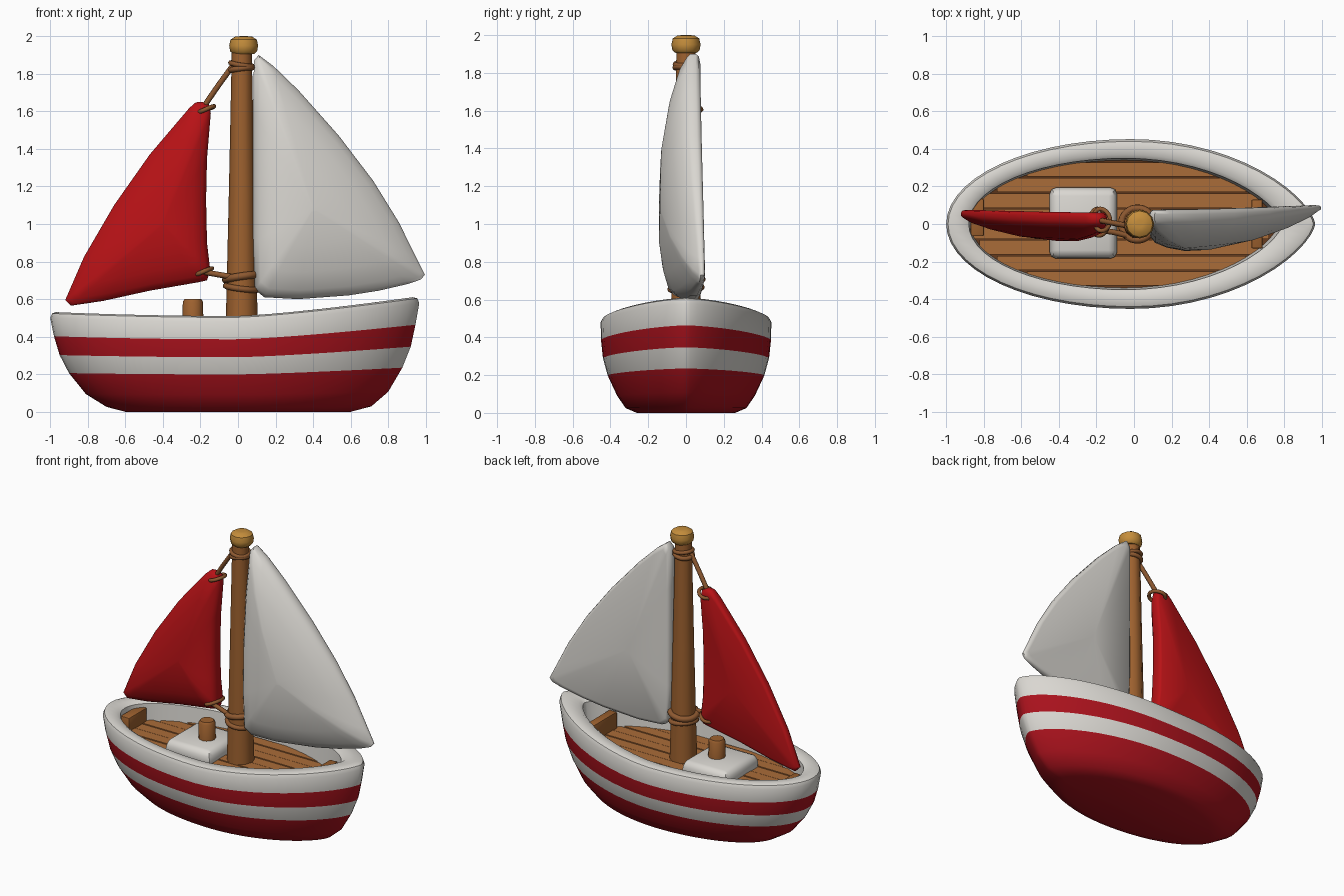
import bpy, bmesh, math
from mathutils import Vector

cube = bpy.data.objects.get("Cube")
if cube:
    bpy.data.objects.remove(cube, do_unlink=True)


def material(name, r, g, b):
    m = bpy.data.materials.new(name)
    m.use_nodes = True
    m.diffuse_color = (r, g, b, 1)
    bsdf = m.node_tree.nodes["Principled BSDF"]
    bsdf.inputs["Base Color"].default_value = (r, g, b, 1)
    bsdf.inputs["Roughness"].default_value = 0.7
    return m


WHITE = material("warm white paint", 0.70, 0.68, 0.64)
RED = material("hull red paint", 0.40, 0.006, 0.012)
SAIL_RED = material("sail red paint", 0.48, 0.006, 0.008)
WOOD = material("mast wood", 0.34, 0.12, 0.028)
DECK = material("deck wood", 0.40, 0.15, 0.04)
GAP = material("dark plank gap", 0.12, 0.04, 0.012)
ROPE = material("rope brown", 0.27, 0.10, 0.03)
GOLD = material("golden wood", 0.56, 0.27, 0.045)


def finish(name, bm, mats, angle=40):
    bmesh.ops.recalc_face_normals(bm, faces=bm.faces[:])
    me = bpy.data.meshes.new(name)
    bm.to_mesh(me)
    bm.free()
    for m in mats:
        me.materials.append(m)
    ob = bpy.data.objects.new(name, me)
    bpy.context.collection.objects.link(ob)
    bpy.ops.object.select_all(action='DESELECT')
    ob.select_set(True)
    bpy.context.view_layer.objects.active = ob
    bpy.ops.object.shade_smooth_by_angle(angle=math.radians(angle))
    return ob


def loft(name, rings, mats, bands=None, angle=40):
    """Skin a stack of equal rings and cap both ends; bands gives a material per step."""
    bm = bmesh.new()
    rows = [[bm.verts.new(p) for p in ring] for ring in rings]
    n = len(rows[0])
    for k, (a, b) in enumerate(zip(rows, rows[1:])):
        for i in range(n):
            j = (i + 1) % n
            f = bm.faces.new((a[i], a[j], b[j], b[i]))
            f.material_index = bands[k] if bands else 0
    for row, idx in ((rows[0], bands[0] if bands else 0),
                     (rows[-1], bands[-1] if bands else 0)):
        bm.faces.new(row).material_index = idx
    return finish(name, bm, mats, angle)


def turned(name, cx, cy, profile, mat, sides=12):
    """Round part from (radius, z) pairs."""
    rings = [[Vector((cx + r * math.cos(math.tau * i / sides),
                      cy + r * math.sin(math.tau * i / sides), z))
              for i in range(sides)] for r, z in profile]
    return loft(name, rings, [mat])


def box(name, center, size, mat, bevel=0.012, taper=1.0):
    bm = bmesh.new()
    bmesh.ops.create_cube(bm, size=1)
    for v in bm.verts:
        k = taper if v.co.z > 0 else 1
        v.co = Vector((v.co.x * size[0] * k, v.co.y * size[1] * k, v.co.z * size[2])) + Vector(center)
    if bevel:
        bmesh.ops.bevel(bm, geom=bm.edges[:], offset=bevel, segments=2,
                        profile=0.5, affect='EDGES')
    return finish(name, bm, [mat])


def rope(name, points, radius, closed=False):
    cu = bpy.data.curves.new(name, 'CURVE')
    cu.dimensions = '3D'
    cu.bevel_depth, cu.bevel_resolution, cu.resolution_u = radius, 2, 4
    cu.use_fill_caps = True
    sp = cu.splines.new('BEZIER')
    sp.bezier_points.add(len(points) - 1)
    for bp, p in zip(sp.bezier_points, points):
        bp.co = p
        bp.handle_left_type = bp.handle_right_type = 'AUTO'
    sp.use_cyclic_u = closed
    cu.materials.append(ROPE)
    ob = bpy.data.objects.new(name, cu)
    bpy.context.collection.objects.link(ob)
    return ob


def rope_ring(name, cx, z, r, thick, tilt):
    angles = [math.tau * i / 8 for i in range(8)]
    rope(name, [(cx + r * math.cos(a), r * math.sin(a), z + tilt * math.cos(a + 0.5))
                for a in angles], thick, True)


# Hull: boat outline, rounded at the stern, pointed at the bow, with rising sheer
def sheer(x):
    return 0.51 + (0.11 * x ** 1.3 if x > 0 else 0.022 * x * x)


def boat_ring(x0, x1, half, t=None, z=None, n=56, stern=1.0):
    cx, a = (x0 + x1) / 2, (x1 - x0) / 2
    ring = []
    for i in range(n):
        th = math.tau * i / n
        c, s = math.cos(th), math.sin(th)
        power = 1.35 if c > 0 else stern
        x = cx + a * c
        y = math.copysign(half * abs(s) ** power, s)
        ring.append(Vector((x, y, z if z is not None else t * sheer(x))))
    return ring


shape = [(0.0, -0.60, 0.60, 0.26), (0.05, -0.70, 0.71, 0.32), (0.18, -0.81, 0.80, 0.365),
         (0.39, -0.90, 0.875, 0.415), (0.57, -0.95, 0.92, 0.44), (0.757, -0.98, 0.945, 0.45),
         (0.94, -1.0, 0.965, 0.452), (0.985, -0.99, 0.955, 0.44), (1.0, -0.97, 0.93, 0.42),
         (1.0, -0.91, 0.82, 0.37), (0.97, -0.88, 0.79, 0.35)]
rings = [boat_ring(x0, x1, w, t) for t, x0, x1, w in shape]
rings.append(boat_ring(-0.87, 0.77, 0.34, z=0.38))
rings.append(boat_ring(-0.86, 0.76, 0.335, z=0.378))
loft("hull", rings, [WHITE, RED, GAP], [1, 1, 1, 0, 1, 0, 0, 0, 0, 0, 0, 2])

# Deck planks, each as long as the hull is at its width
planks, width = 8, 0.083
for k in range(planks):
    y = (k - (planks - 1) / 2) * width
    inner = abs(y) - width / 2
    reach = math.sqrt(1 - (inner / 0.34) ** 1.7)
    box(f"deck_plank_{k + 1}", (-0.05 - 0.02 * reach, y, 0.381 + 0.003 * (k % 2)),
        (1.58 * reach, width - 0.007, 0.02), DECK, 0)

# Fittings on the deck
box("stern_block", (-0.835, 0.035, 0.43), (0.07, 0.20, 0.11), WOOD, 0.008)
box("bow_block", (0.655, 0, 0.44), (0.06, 0.26, 0.13), WOOD, 0.008)
box("cabin", (-0.27, 0.005, 0.425), (0.37, 0.39, 0.10), WHITE, 0.035, 0.92)
turned("chimney", -0.24, 0, [(0.056, 0.45), (0.054, 0.585), (0.044, 0.6)], WOOD)

# Mast and its cap
turned("mast", 0.02, 0, [(0.088, 0.38), (0.082, 0.6), (0.068, 1.2), (0.053, 1.93)], WOOD, 10)
turned("mast_cap", 0.03, 0, [(0.055, 1.905), (0.072, 1.92), (0.077, 1.95), (0.07, 1.982),
                             (0.045, 1.998), (0.02, 2.0)], GOLD)


# Sails: flat back, bulging front, rounded rim
def sail(name, outline, center, back, edge, bulge, mat):
    c = Vector(center)
    steps = [(0.03, 0, 0), (0.94, 0, 0), (0.985, 0.1, 0), (1, 0.3, 0), (1, 0.7, 0),
             (0.97, 0.93, 0), (0.9, 1, 0.2), (0.7, 1, 0.55), (0.4, 1, 0.87), (0.03, 1, 1)]
    rings = []
    for s, depth, swell in steps:
        ring = []
        for p in outline:
            q = c + (Vector(p) - c) * s
            y = back(q.x) - edge(q.x, q.y) * depth - bulge * swell
            ring.append(Vector((q.x, y, q.y)))
        rings.append(ring)
    loft(name, rings, [mat], angle=50)


def main_edge(x, z):
    base = 0.035 + 0.125 * max(0, 1 - (x - 0.08) / 0.92)
    return base * (1 - 0.5 * max(0, (z - 1.0) / 0.9) ** 2)


sail("main_sail",
     [(0.11, 1.90), (0.19, 1.84), (0.324, 1.71), (0.537, 1.47), (0.72, 1.23), (0.856, 1.01),
      (0.95, 0.82), (0.995, 0.73), (0.975, 0.705), (0.91, 0.682), (0.75, 0.645), (0.59, 0.62),
      (0.32, 0.60), (0.14, 0.61), (0.09, 0.65), (0.08, 0.90), (0.08, 1.25), (0.08, 1.60),
      (0.085, 1.87)],
     (0.40, 1.08), lambda x: 0.075 + 0.028 * x * x, main_edge, 0.10, WHITE)

sail("fore_sail",
     [(-0.19, 1.65), (-0.155, 1.635), (-0.145, 1.59), (-0.165, 1.35), (-0.17, 1.13),
      (-0.165, 0.90), (-0.148, 0.755), (-0.165, 0.70), (-0.21, 0.69), (-0.47, 0.645),
      (-0.72, 0.59), (-0.89, 0.565), (-0.92, 0.595), (-0.82, 0.825), (-0.66, 1.10),
      (-0.47, 1.37), (-0.26, 1.617), (-0.225, 1.648)],
     (-0.40, 1.0), lambda x: 0.06 + 0.02 * x * x,
     lambda x, z: (0.045 + 0.06 * (1 + x)) * (1 - 0.3 * max(0, z - 0.9)), 0.075, SAIL_RED)

# Rope windings round the mast and lines to the fore sail
for k, (z, r, thick, tilt) in enumerate([(0.66, 0.083, 0.016, -0.012), (0.715, 0.084, 0.02, 0.014),
                                         (1.825, 0.057, 0.015, 0.008), (1.85, 0.058, 0.013, -0.01)]):
    rope_ring(f"rope_winding_{k + 1}", 0.018, z, r, thick, tilt)
rope("upper_line", [(-0.03, -0.01, 1.84), (-0.11, 0.005, 1.73), (-0.185, 0.02, 1.62)], 0.015)
rope("lower_line", [(-0.04, -0.06, 0.72), (-0.13, -0.04, 0.735), (-0.21, -0.035, 0.75)], 0.015)
for name, x, z, front in (("upper_loop", -0.185, 1.61, -0.025), ("lower_loop", -0.20, 0.745, -0.05)):
    rope(name, [(x - 0.012, front, z - 0.01), (x + 0.04, front, z + 0.012),
                (x + 0.05, 0.05, z + 0.012), (x - 0.012, 0.075, z - 0.01)], 0.012, True)
